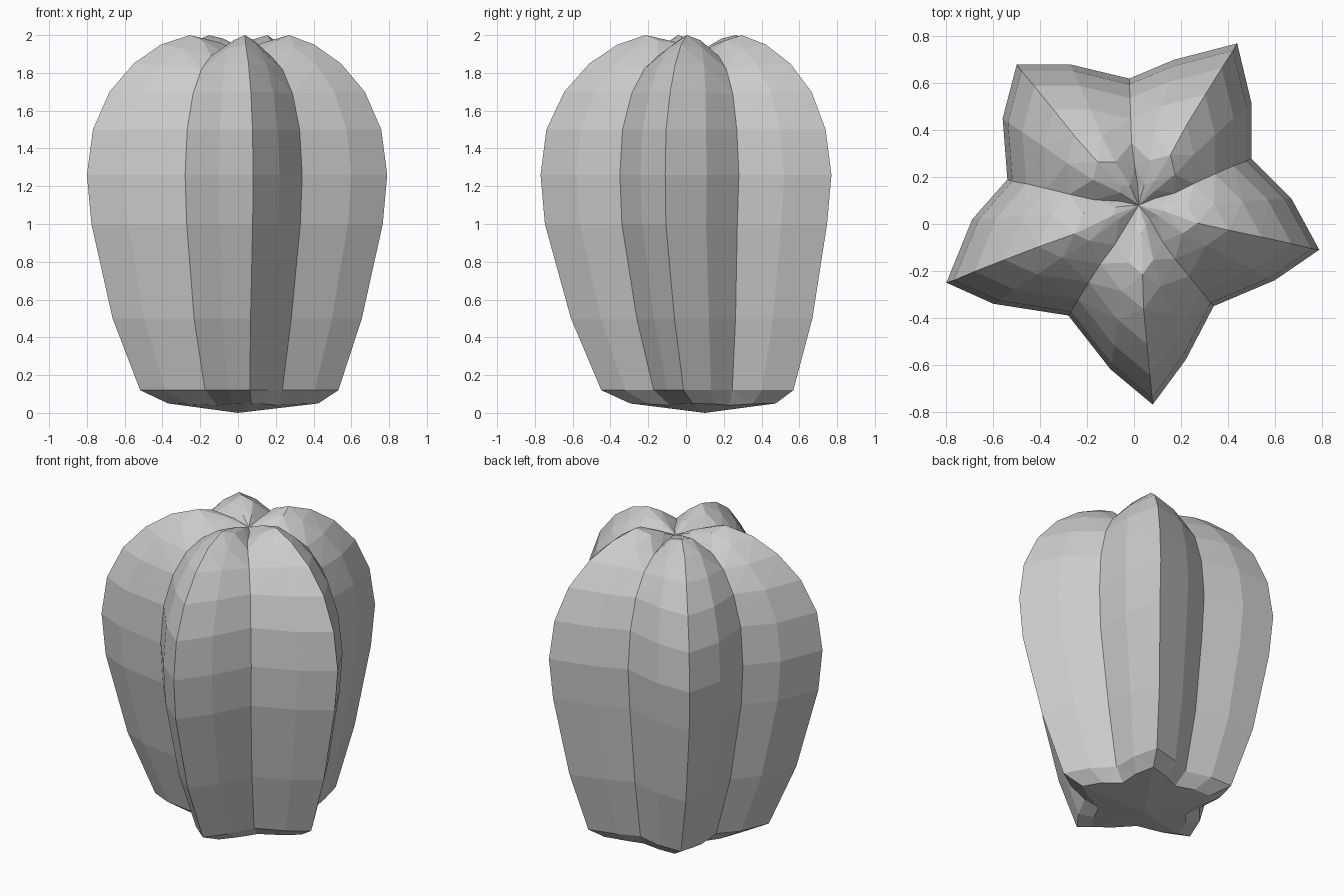
import bpy
import bmesh

cube = bpy.data.objects.get("Cube")
if cube:
    bpy.data.objects.remove(cube, do_unlink=True)

# Skin colour
skin = bpy.data.materials.new("plain grey")
skin.use_nodes = True
grey = (0.6, 0.6, 0.6, 1)
skin.diffuse_color = grey
skin.node_tree.nodes["Principled BSDF"].inputs["Base Color"].default_value = grey

# Five-lobed cross-section at the widest height, anticlockwise: (x, y, valley depth)
section = [
    (0.79, -0.11, 0), (0.67, 0.11, 0.3), (0.50, 0.28, 1), (0.50, 0.52, 0.3),
    (0.44, 0.77, 0), (0.17, 0.70, 0.3), (-0.02, 0.62, 1), (-0.27, 0.68, 0.2),
    (-0.50, 0.68, 0), (-0.56, 0.45, 0.2), (-0.54, 0.19, 1), (-0.69, 0.02, 0.3),
    (-0.80, -0.25, 0), (-0.60, -0.34, 0.3), (-0.28, -0.39, 1), (-0.10, -0.62, 0.3),
    (0.08, -0.77, 0), (0.22, -0.58, 0.3), (0.34, -0.35, 1), (0.60, -0.24, 0.3),
]

# Rings from base to crown: (height, scale, x shift, y shift, valley drop)
rings = [
    (0.05, 0.50, 0.03, 0.09, 0.01), (0.12, 0.66, 0.01, 0.06, 0),
    (0.50, 0.83, 0, 0.03, 0), (1.00, 0.97, 0, 0, 0),
    (1.26, 1.00, 0, 0, 0), (1.50, 0.96, 0, 0, 0),
    (1.70, 0.85, 0, 0.01, 0.01), (1.85, 0.69, 0, 0.02, 0.03),
    (1.95, 0.51, 0, 0.03, 0.06), (2.00, 0.33, 0.01, 0.04, 0.09),
    (1.96, 0.14, 0.02, 0.07, 0.05),
]

# Lobed body: loft the rings, then close both ends with fans
bm = bmesh.new()
loops = [[bm.verts.new((x * s + dx, y * s + dy, z - d * drop)) for x, y, d in section]
         for z, s, dx, dy, drop in rings]
count = len(section)
for low, high in zip(loops, loops[1:]):
    for i in range(count):
        j = (i + 1) % count
        bm.faces.new((low[i], low[j], high[j], high[i]))
base = bm.verts.new((0, 0.1, 0))
crown = bm.verts.new((0.02, 0.08, 1.91))
for i in range(count):
    j = (i + 1) % count
    bm.faces.new((base, loops[0][j], loops[0][i]))
    bm.faces.new((crown, loops[-1][i], loops[-1][j]))

# Flat low-poly facets
bmesh.ops.triangulate(bm, faces=bm.faces[:], quad_method='SHORT_EDGE')
bmesh.ops.recalc_face_normals(bm, faces=bm.faces[:])
mesh = bpy.data.meshes.new("lobed_body")
bm.to_mesh(mesh)
bm.free()
mesh.materials.append(skin)
body = bpy.data.objects.new("lobed_body", mesh)
bpy.context.collection.objects.link(body)
